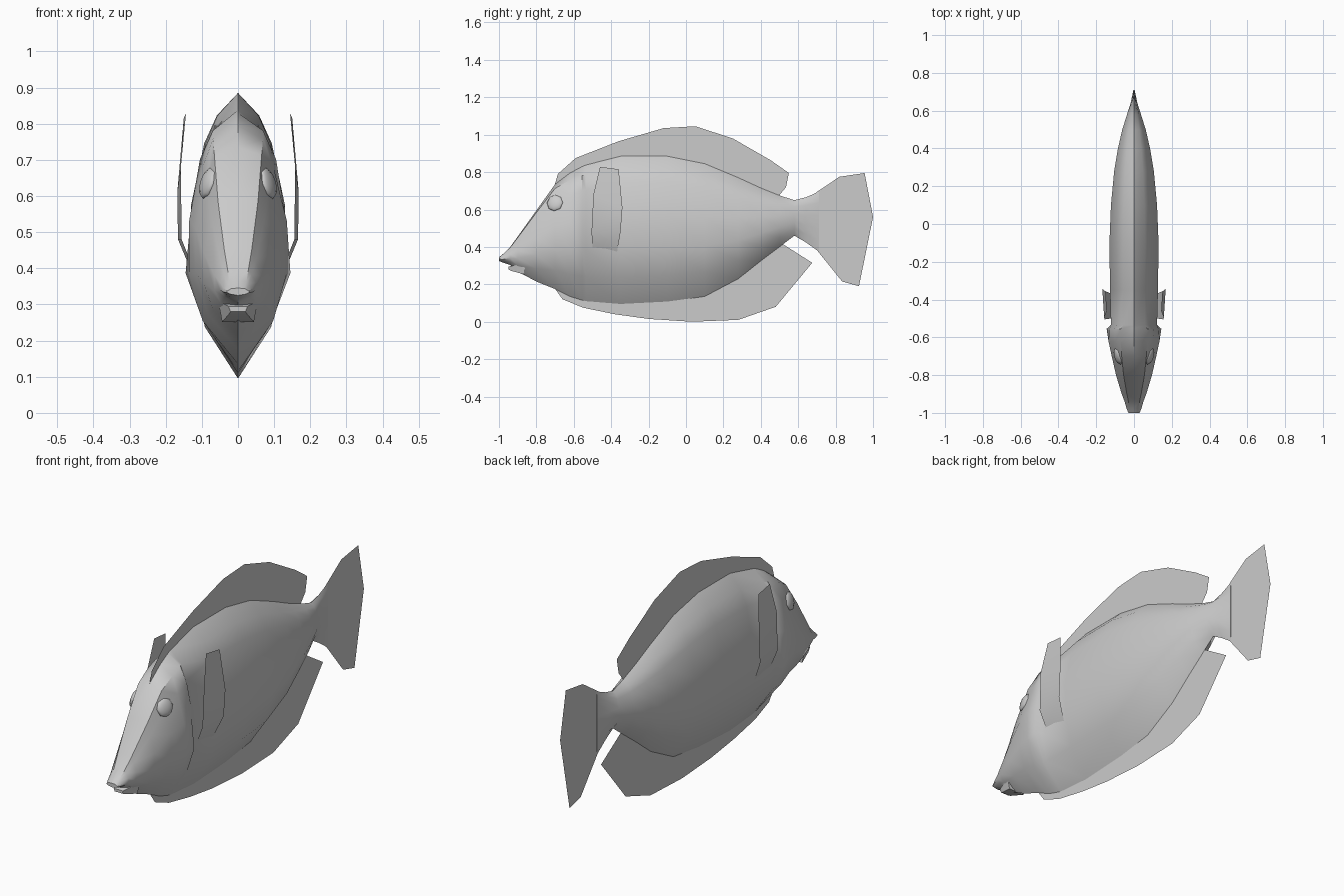
import bpy, bmesh, math

if "Cube" in bpy.data.objects:
    bpy.data.objects.remove(bpy.data.objects["Cube"])

def finish(name, bm, angle=35):
    bmesh.ops.recalc_face_normals(bm, faces=bm.faces)
    me = bpy.data.meshes.new(name)
    bm.to_mesh(me)
    bm.free()
    ob = bpy.data.objects.new(name, me)
    bpy.context.collection.objects.link(ob)
    bpy.ops.object.select_all(action='DESELECT')
    bpy.context.view_layer.objects.active = ob
    ob.select_set(True)
    bpy.ops.object.shade_smooth_by_angle(angle=math.radians(angle))
    return ob

def loft(name, rings, angle=35):
    bm = bmesh.new()
    loops = [[bm.verts.new(p) for p in ring] for ring in rings]
    for a, b in zip(loops, loops[1:]):
        for i in range(len(a)):
            j = (i + 1) % len(a)
            bm.faces.new((a[i], a[j], b[j], b[i]))
    bm.faces.new(loops[0])
    bm.faces.new(loops[-1])
    return finish(name, bm, angle)

def sheet(name, pts):
    bm = bmesh.new()
    f = bm.faces.new([bm.verts.new(p) for p in pts])
    bmesh.ops.triangulate(bm, faces=[f])
    return finish(name, bm)

# Body: stations of (y, top z, bottom z, half width)
stations = [
    (-1.0, .345, .325, .03), (-.975, .365, .315, .04), (-.94, .40, .303, .05),
    (-.9, .455, .268, .065), (-.8, .595, .215, .095), (-.7, .735, .175, .118),
    (-.62, .795, .135, .135), (-.555, .83, .115, .145), (-.535, .838, .11, .122),
    (-.35, .885, .095, .127), (-.1, .885, .108, .13), (.1, .845, .135, .122),
    (.28, .77, .23, .105), (.4, .715, .325, .085), (.5, .675, .40, .062),
    (.58, .65, .46, .037), (.64, .665, .425, .018), (.71, .695, .375, .003)]

def section(y, top, bot, w):
    head = min(1, max(0, (-y - .5) / .25))   # flatter forehead towards the snout
    flare = y == -.555                       # raised gill cover edge
    half = [(.45 + .13 * head, .92 + .05 * head), (.72 + .03 * head, .82),
            (.9 if flare else 1, .6), (1, .38), (.62 if flare else .72, .18)]
    right = [(x * w, y, bot + f * (top - bot)) for x, f in half]
    left = [(-x, yy, z) for x, yy, z in reversed(right)]
    return [(0, y, top)] + right + [(0, y, bot)] + left

loft("body", [section(*s) for s in stations], 40)

# Lower jaw lip
jaw = [(-.95, .294, .280, .026), (-.935, .298, .272, .032), (-.86, .31, .252, .055)]
loft("lower_jaw", [[(-w, y, t), (w, y, t), (w * .8, y, b), (-w * .8, y, b)]
                   for y, t, b, w in jaw])

# Centre fins, flat sheets on the mid plane with roots inside the body
fins = {
    "dorsal_fin": [(-.705, .72), (-.685, .79), (-.59, .875), (-.5, .91), (-.36, .965),
                   (-.12, 1.035), (.05, 1.045), (.25, .98), (.45, .865), (.55, .795),
                   (.535, .72), (.49, .665), (.05, .83), (-.35, .86), (-.6, .78)],
    "anal_fin": [(-.71, .19), (-.66, .12), (-.55, .075), (-.38, .04), (-.2, .015),
                 (.03, .0), (.28, .01), (.48, .08), (.675, .315), (.51, .42),
                 (.28, .26), (.08, .16), (-.4, .12)],
    "tail_fin": [(.6, .645), (.69, .687), (.82, .775), (.955, .795), (1.0, .56),
                 (.925, .19), (.835, .215), (.69, .395), (.6, .46)],
}
for name, pts in fins.items():
    sheet(name, [(0, y, z) for y, z in pts])

# Paired pectoral fins and eyes
pectoral = [((.150, -.36, .815), (.144, -.46, .828)),
            ((.168, -.34, .61), (.158, -.495, .68)),
            ((.166, -.35, .48), (.156, -.505, .48)),
            ((.118, -.37, .365), (.122, -.5, .395))]
for side, s in (("right", 1), ("left", -1)):
    bm = bmesh.new()
    rows = [[bm.verts.new((s * x, y, z)) for x, y, z in row] for row in pectoral]
    for a, b in zip(rows, rows[1:]):
        bm.faces.new((a[0], a[1], b[1], b[0]))
    finish(side + "_pectoral_fin", bm)

    bm = bmesh.new()
    bmesh.ops.create_uvsphere(bm, u_segments=8, v_segments=6, radius=.046)
    eye = finish(side + "_eye", bm, 60)
    eye.scale = (1, 1, .4)
    eye.rotation_euler = (0, s * math.radians(74), s * math.radians(-18))
    eye.location = (s * .083, -.70, .635)
